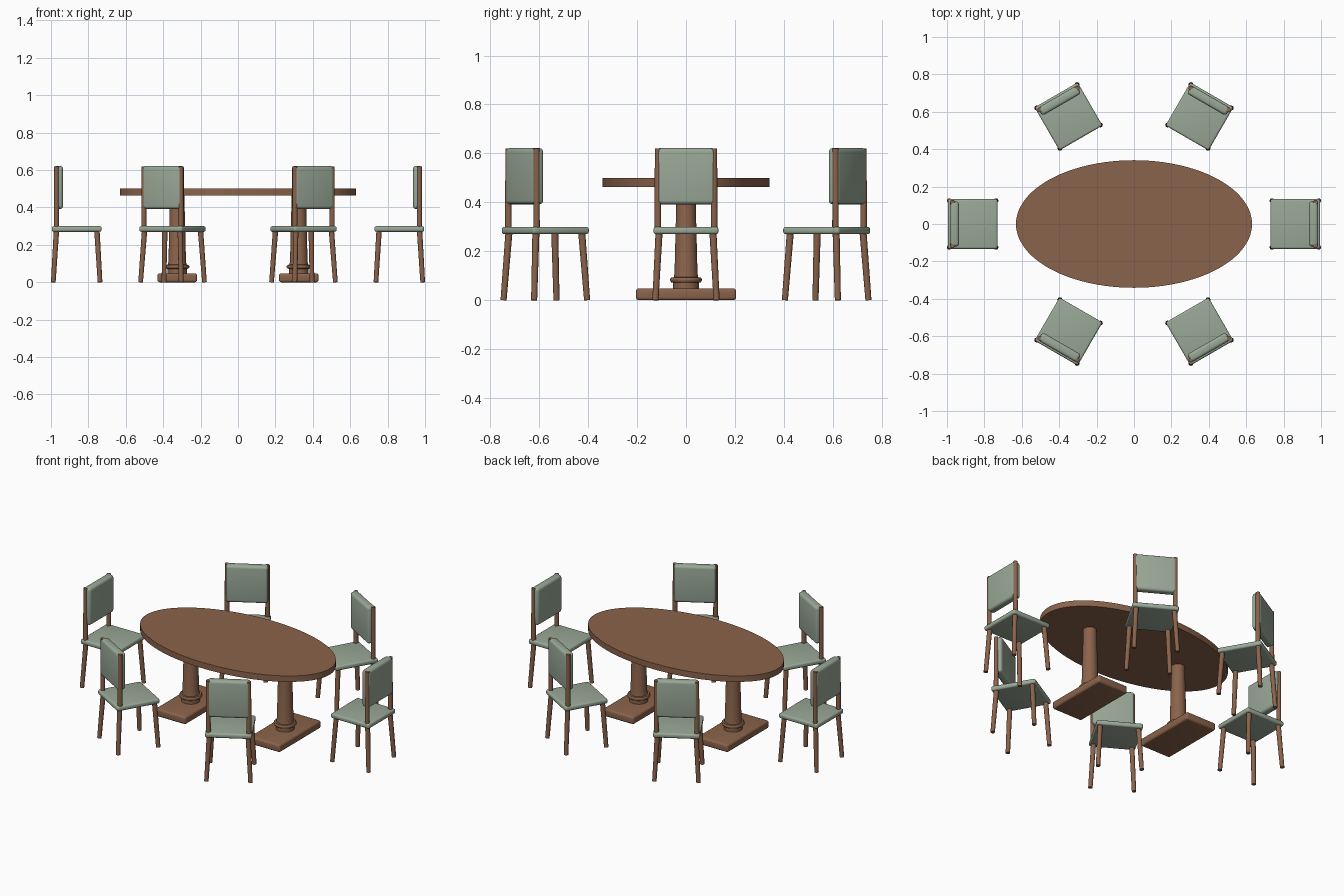
import bpy, bmesh
from math import radians, pi
from mathutils import Matrix, Vector

cube = bpy.data.objects.get("Cube")
if cube:
    bpy.data.objects.remove(cube, do_unlink=True)


def material(name, rgb):
    mat = bpy.data.materials.new(name)
    mat.use_nodes = True
    mat.diffuse_color = (*rgb, 1)
    mat.node_tree.nodes["Principled BSDF"].inputs["Base Color"].default_value = (*rgb, 1)
    return mat


wood = material("brown wood", (0.255, 0.125, 0.07))
fabric = material("sage fabric", (0.32, 0.392, 0.31))


def finish(bm, name, mat):
    bmesh.ops.recalc_face_normals(bm, faces=bm.faces)
    mesh = bpy.data.meshes.new(name)
    bm.to_mesh(mesh)
    bm.free()
    mesh.materials.append(mat)
    mesh.shade_smooth()
    mesh.set_sharp_from_angle(angle=radians(35))
    return mesh


def place(name, mesh, matrix=Matrix()):
    ob = bpy.data.objects.new(name, mesh)
    ob.matrix_world = matrix
    bpy.context.collection.objects.link(ob)
    return ob


def rounded_box(name, mat, low, high, bevel):
    low, high = Vector(low), Vector(high)
    bm = bmesh.new()
    bmesh.ops.create_cube(bm, size=1)
    bmesh.ops.scale(bm, vec=high - low, verts=bm.verts)
    bmesh.ops.translate(bm, vec=(low + high) / 2, verts=bm.verts)
    bmesh.ops.bevel(bm, geom=bm.edges[:], offset=bevel, segments=4,
                    profile=0.5, affect='EDGES')
    return finish(bm, name, mat)


def rod(name, start, end, r_start, r_end):
    start, end = Vector(start), Vector(end)
    axis = end - start
    turn = Vector((0, 0, 1)).rotation_difference(axis).to_matrix().to_4x4()
    bm = bmesh.new()
    bmesh.ops.create_cone(bm, cap_ends=True, segments=16, radius1=r_start,
                          radius2=r_end, depth=axis.length,
                          matrix=Matrix.Translation((start + end) / 2) @ turn)
    return finish(bm, name, wood)


def lathe(name, profile):
    bm = bmesh.new()
    verts = [bm.verts.new((r, 0, z)) for r, z in profile]
    edges = [bm.edges.new(pair) for pair in zip(verts, verts[1:])]
    bmesh.ops.spin(bm, geom=verts + edges, axis=(0, 0, 1), cent=(0, 0, 0),
                   angle=2 * pi, steps=32)
    bmesh.ops.remove_doubles(bm, verts=bm.verts, dist=1e-5)
    return finish(bm, name, wood)


# Oval table top
bm = bmesh.new()
bmesh.ops.create_cone(bm, cap_ends=True, segments=96, radius1=1, radius2=1, depth=1)
bmesh.ops.scale(bm, vec=(0.631, 0.341, 0.037), verts=bm.verts)
bmesh.ops.translate(bm, vec=(0, 0, 0.4815), verts=bm.verts)
place("table_top", finish(bm, "table_top", wood))

# Two pedestals, each a turned column with a ring on a slab foot
foot = rounded_box("pedestal_foot", wood, (-0.106, -0.205, 0), (0.106, 0.205, 0.048), 0.012)
column = lathe("pedestal_column", [
    (0, 0.04), (0.053, 0.04), (0.053, 0.072), (0.06, 0.073), (0.064, 0.078),
    (0.065, 0.083), (0.064, 0.088), (0.06, 0.093), (0.05, 0.094),
    (0.047, 0.11), (0.038, 0.47), (0, 0.47)])
for side, x in (("left", 0.325), ("right", -0.325)):
    spot = Matrix.Translation((x, 0, 0))
    place(f"pedestal_foot_{side}", foot, spot)
    place(f"pedestal_column_{side}", column, spot)

# Chair parts, with the chair facing +x
chair = [
    ("seat", rounded_box("seat", fabric, (-0.133, -0.133, 0.27), (0.133, 0.133, 0.3), 0.011)),
    ("backrest", rounded_box("backrest", fabric, (-0.122, -0.12, 0.392),
                             (-0.073, 0.12, 0.622), 0.016)),
]
for side, s in (("left", 1), ("right", -1)):
    for end, e in (("front", 1), ("back", -1)):
        name = f"{end}_leg_{side}"
        chair.append((name, rod(name, (e * 0.125, s * 0.125, 0),
                                (e * 0.108, s * 0.11, 0.28), 0.0125, 0.0145)))
    name = f"back_post_{side}"
    chair.append((name, rod(name, (-0.108, s * 0.115, 0.28),
                            (-0.108, s * 0.115, 0.62), 0.0135, 0.0125)))

# Six chairs around the table, turned towards it
seats = [("right_end", -0.8625, 0, 0), ("left_end", 0.8625, 0, 180)]
for row, sy in (("front", -1), ("back", 1)):
    for side, sx in (("left", 1), ("right", -1)):
        angle = -sy * (60 if sx < 0 else 120)
        seats.append((f"{row}_{side}", sx * 0.35, sy * 0.575, angle))
for where, x, y, angle in seats:
    spot = Matrix.Translation((x, y, 0)) @ Matrix.Rotation(radians(angle), 4, 'Z')
    for part, mesh in chair:
        place(f"{where}_chair_{part}", mesh, spot)
